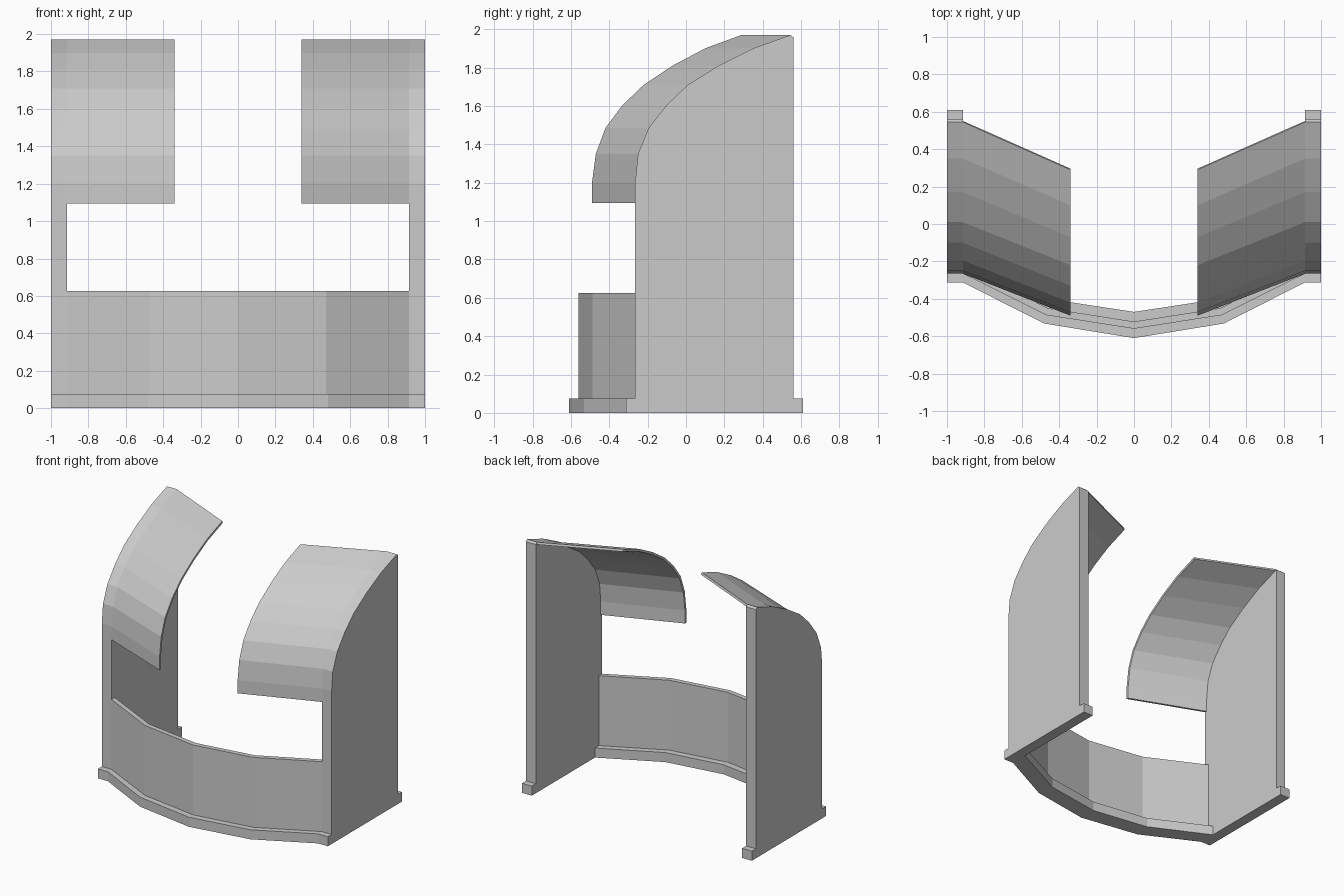
import bpy, bmesh
from mathutils import Vector

if "Cube" in bpy.data.objects:
    bpy.data.objects.remove(bpy.data.objects["Cube"])


def make_object(name, bm, mirror=False):
    bmesh.ops.recalc_face_normals(bm, faces=bm.faces)
    me = bpy.data.meshes.new(name)
    bm.to_mesh(me)
    bm.free()
    ob = bpy.data.objects.new(name, me)
    bpy.context.collection.objects.link(ob)
    if mirror:
        mod = ob.modifiers.new("Mirror", 'MIRROR')
        mod.use_mirror_merge = False
    return ob


def loft(name, ring_a, ring_b, mirror=False):
    """Solid between two matching closed outlines."""
    bm = bmesh.new()
    a = [bm.verts.new(p) for p in ring_a]
    b = [bm.verts.new(p) for p in ring_b]
    bm.faces.new(a)
    bm.faces.new(b[::-1])
    n = len(a)
    for i in range(n):
        j = (i + 1) % n
        bm.faces.new((a[i], b[i], b[j], a[j]))
    return make_object(name, bm, mirror)


def band(name, outer, inner, z0, z1):
    """Upright curved strip; half outlines run from the centre to +x."""
    def full(pts):
        return [(-x, y) for x, y in pts[:0:-1]] + pts
    ring = full(outer) + full(inner)[::-1]
    return loft(name, [(x, y, z0) for x, y in ring], [(x, y, z1) for x, y in ring])


def inset(pts, t):
    """Offset an open (y, z) line towards the inside of the hood."""
    result = []
    for i, p in enumerate(pts):
        a = Vector(pts[max(i - 1, 0)])
        b = Vector(pts[min(i + 1, len(pts) - 1)])
        d = (b - a).normalized()
        result.append((p[0] + d.y * t, p[1] - d.x * t))
    return result


WALL_IN, WALL_OUT, HOOD_IN = 0.915, 1.0, 0.34
heights = [1.095, 1.2, 1.35, 1.485, 1.605, 1.71, 1.81, 1.9, 1.97]
wall_y = [-0.265, -0.265, -0.25, -0.195, -0.1, 0.01, 0.17, 0.35, 0.545]
hood_y = [-0.49, -0.49, -0.47, -0.42, -0.33, -0.22, -0.07, 0.10, 0.29]
wall_line = list(zip(wall_y, heights))
hood_line = list(zip(hood_y, heights))

# side walls with curved front edge
profile = [(-0.265, 0)] + wall_line + [(0.56, 1.957), (0.56, 0)]
loft("side_wall", [(WALL_IN, y, z) for y, z in profile],
     [(WALL_OUT, y, z) for y, z in profile], mirror=True)

# curved upper hood panels
T = 0.018
ring_wall = wall_line + inset(wall_line, T)[::-1]
ring_free = hood_line + inset(hood_line, T)[::-1]
loft("hood_panel", [(WALL_IN, y, z) for y, z in ring_wall],
     [(HOOD_IN, y, z) for y, z in ring_free], mirror=True)

# low front panel
band("front_panel",
     [(0, -0.56), (0.47, -0.487), (WALL_IN, -0.265)],
     [(0, -0.522), (0.46, -0.45), (WALL_IN, -0.225)], 0, 0.625)

# base strip along the front
band("front_base",
     [(0, -0.61), (0.48, -0.532), (WALL_IN, -0.312), (WALL_OUT, -0.312), (WALL_OUT, -0.265)],
     [(0, -0.47), (0.46, -0.40), (WALL_IN, -0.175), (WALL_IN, -0.22), (WALL_IN, -0.265)],
     0, 0.075)

# small base blocks behind the walls
foot = [(0.56, 0), (0.61, 0), (0.61, 0.075), (0.56, 0.075)]
loft("rear_foot", [(WALL_IN, y, z) for y, z in foot],
     [(WALL_OUT, y, z) for y, z in foot], mirror=True)
